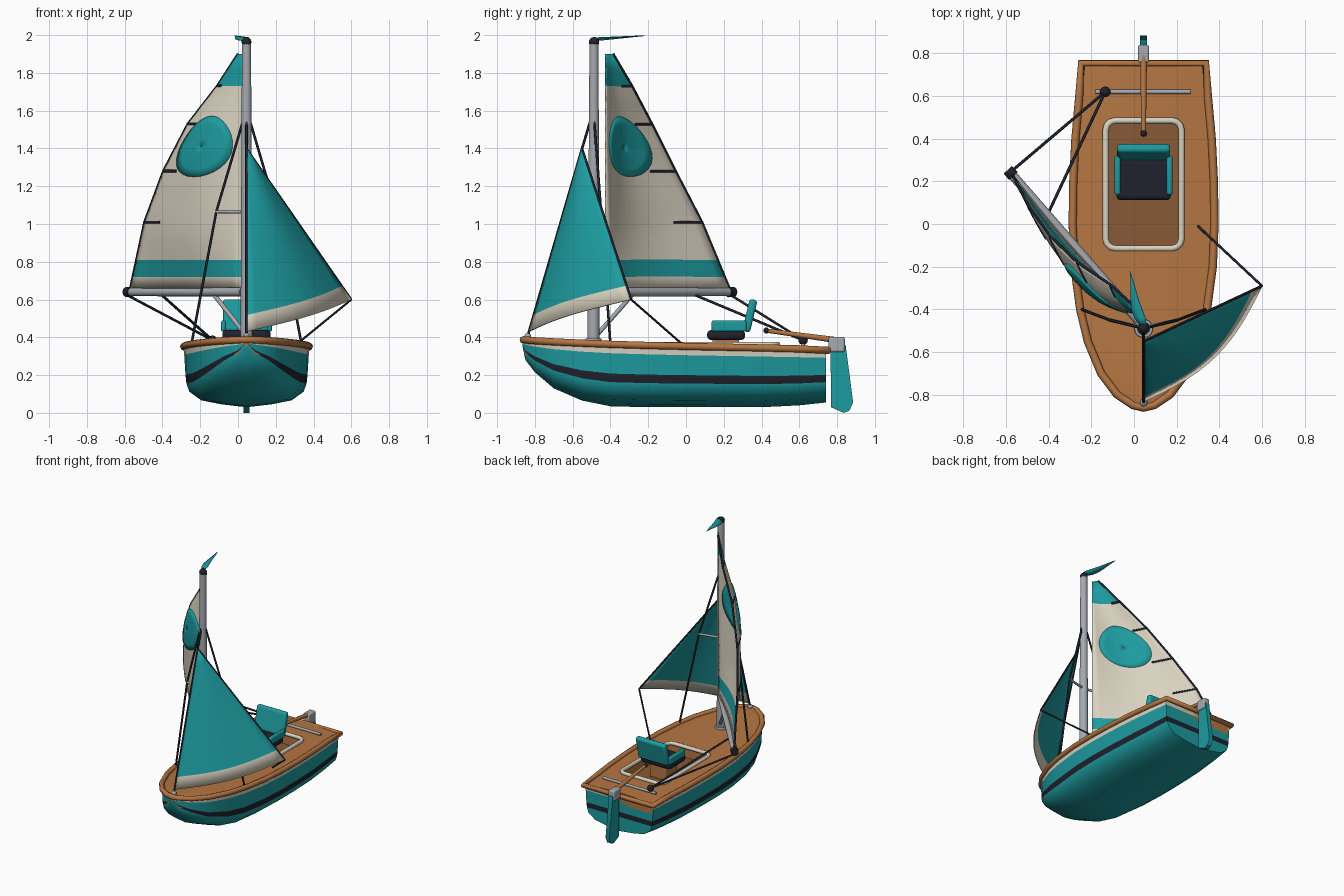
import bpy, bmesh
from math import sin, cos, pi
from mathutils import Vector, Matrix

if "Cube" in bpy.data.objects:
    bpy.data.objects.remove(bpy.data.objects["Cube"])

X = 0.045  # boat centreline


def material(name, *rgb):
    m = bpy.data.materials.new(name)
    m.diffuse_color = (*rgb, 1)
    m.use_nodes = True
    m.node_tree.nodes["Principled BSDF"].inputs["Base Color"].default_value = m.diffuse_color
    return m


TEAL = material("teal", 0.012, 0.33, 0.35)
CREAM = material("cream", 0.70, 0.65, 0.53)
DARK = material("dark", 0.014, 0.016, 0.026)
WOOD = material("wood", 0.46, 0.18, 0.055)
FLOOR = material("floor_wood", 0.25, 0.10, 0.035)
METAL = material("metal", 0.38, 0.40, 0.43)


def finish(name, bm, mats, fix=True):
    if fix:
        bmesh.ops.recalc_face_normals(bm, faces=bm.faces)
    me = bpy.data.meshes.new(name)
    bm.to_mesh(me)
    bm.free()
    for m in mats:
        me.materials.append(m)
    ob = bpy.data.objects.new(name, me)
    bpy.context.collection.objects.link(ob)
    return ob


def loft(name, rings, mats, pick=lambda r, i: 0, closed=False, caps=False, bands=False, thick=0):
    bm = bmesh.new()
    vs = [[bm.verts.new(p) for p in ring] for ring in rings]
    n = len(rings[0])
    for r in range(len(vs) - 1):
        for i in range(n if closed else n - 1):
            j = (i + 1) % n
            bm.faces.new((vs[r][i], vs[r][j], vs[r + 1][j], vs[r + 1][i])).material_index = pick(r, i)
    if caps:
        bm.faces.new(vs[0])
        bm.faces.new(vs[-1])
    if bands:  # striped transom
        e = vs[-1]
        for i in range(n // 2):
            q = [e[i], e[i + 1], e[n - 2 - i], e[n - 1 - i]]
            bm.faces.new(list(dict.fromkeys(q))).material_index = pick(0, i)
    ob = finish(name, bm, mats)
    if thick:
        s = ob.modifiers.new("thickness", 'SOLIDIFY')
        s.thickness, s.offset = thick, 0
    return ob


def tube(name, pts, r, mat, cyclic=False):
    cu = bpy.data.curves.new(name, 'CURVE')
    cu.dimensions = '3D'
    cu.bevel_depth, cu.bevel_resolution, cu.use_fill_caps = r, 2, True
    sp = cu.splines.new('POLY')
    sp.points.add(len(pts) - 1)
    for p, c in zip(sp.points, pts):
        p.co = (*c, 1)
    sp.use_cyclic_u = cyclic
    cu.materials.append(mat)
    ob = bpy.data.objects.new(name, cu)
    bpy.context.collection.objects.link(ob)
    return ob


def rod(name, a, b, r1, r2, mat):
    a, b = Vector(a), Vector(b)
    d = b - a
    bm = bmesh.new()
    mx = Matrix.Translation((a + b) / 2) @ d.to_track_quat('Z', 'Y').to_matrix().to_4x4()
    bmesh.ops.create_cone(bm, cap_ends=True, segments=20, radius1=r1, radius2=r2, depth=d.length, matrix=mx)
    return finish(name, bm, [mat])


def ball(name, c, r, mat):
    bm = bmesh.new()
    bmesh.ops.create_uvsphere(bm, u_segments=14, v_segments=8, radius=r, matrix=Matrix.Translation(c))
    return finish(name, bm, [mat])


def box(name, c, size, mat, bevel=0.01, rx=0):
    bm = bmesh.new()
    mx = Matrix.Translation(c) @ Matrix.Rotation(rx, 4, 'X') @ Matrix.Diagonal((*size, 1))
    bmesh.ops.create_cube(bm, size=1, matrix=mx)
    ob = finish(name, bm, [mat])
    b = ob.modifiers.new("rounding", 'BEVEL')
    b.width, b.segments = bevel, 3
    return ob


def lerp(table, t):
    for a, b in zip(table, table[1:]):
        if t <= b[0]:
            f = (t - a[0]) / (b[0] - a[0])
            return [p + (q - p) * f for p, q in zip(a[1:], b[1:])]
    return list(table[-1][1:])


# Hull stations: y, half width, keel height, sheer height
ST = [(-.865, .012, .35, .37), (-.85, .05, .28, .37), (-.80, .125, .215, .366), (-.70, .2, .13, .36),
      (-.55, .262, .065, .353), (-.4, .298, .035, .347), (-.2, .325, .03, .341), (0, .333, .03, .336),
      (.2, .33, .03, .332), (.4, .32, .03, .328), (.6, .302, .04, .323), (.74, .288, .055, .318)]
SEC = [(1, 1), (.99, .9), (.97, .555), (.955, .41), (.91, .27), (.72, .12), (.4, .05), (0, 0)]
section = SEC + [(-a, b) for a, b in SEC[-2::-1]]
N = len(section)
loft("hull", [[(X + w * a, y, k + (s - k) * b) for a, b in section] for y, w, k, s in ST],
     [TEAL, CREAM, DARK], lambda r, i: {0: 1, 2: 2}.get(min(i, N - 2 - i), 0), bands=True)

# Deck slab with cockpit opening
deck = loft("deck", [[(X + .96 * w * a, y, s + .015 + .015 * (1 - a * a)) for a in (-1, -.5, 0, .5, 1)]
                     + [(X + .96 * w * a, y, max(s - .06, k + .01)) for a in (1, -1)] for y, w, k, s in ST],
            [WOOD], closed=True, caps=True)


def cockpit_outline(z, grow=0.0, r=.045):
    pts = []
    for q, (cx, cy) in enumerate([(1, 1), (-1, 1), (-1, -1), (1, -1)]):
        for k in range(4):
            t = (q + k / 3) * pi / 2
            pts.append((X + cx * (.178 + grow - r) + r * cos(t), .185 + cy * (.3 + grow - r) + r * sin(t), z))
    return pts


cutter = loft("cockpit_cutter", [cockpit_outline(.2), cockpit_outline(.45)], [WOOD], closed=True, caps=True)
cutter.hide_render = True
cutter.hide_set(True)
cut = deck.modifiers.new("cockpit", 'BOOLEAN')
cut.operation, cut.object, cut.solver = 'DIFFERENCE', cutter, 'EXACT'
loft("cockpit_floor", [cockpit_outline(.25, .02), cockpit_outline(.28, .02)], [FLOOR], closed=True, caps=True)
tube("cockpit_coaming", cockpit_outline(.361), .015, CREAM, True)

# Gunwale rail around the whole deck
side = [(w, y, s + .016) for y, w, k, s in ST[1:-1]] + [(.293, .755, .331)]
rail = [(X, -.862, .387)] + [(X + w, y, z) for w, y, z in side] + [(X - w, y, z) for w, y, z in side[::-1]]
tube("gunwale", rail, .019, WOOD, True)

# Mast, boom and fittings
rod("mast", (X, -.49, .35), (X, -.487, 1.96), .032, .024, METAL)
rod("mast_foot", (X, -.49, .35), (X, -.49, .395), .048, .042, METAL)
ball("mast_cap", (X, -.487, 1.963), .027, DARK)
rod("boom", (.025, -.455, .64), (-.575, .235, .64), .024, .022, METAL)
rod("boom_cap", (-.565, .225, .64), (-.592, .254, .64), .028, .026, DARK)
rod("boom_vang", (.035, -.465, .42), (-.13, -.28, .63), .012, .012, METAL)
ball("bow_fitting", (X, -.838, .405), .018, METAL)


# Mainsail: luff to leech, with a forward belly
LEECH = [(.66, -.57, .23), (1.01, -.495, .085), (1.28, -.395, -.055), (1.53, -.265, -.18),
         (1.73, -.11, -.285), (1.9, 0, -.385)]


def main_pt(u, z):
    ex, ey = lerp(LEECH, z)
    b = .075 * sin(pi * u) * min(1, .3 + (z - .66) / .4) * min(1, (1.9 - z) / .5)
    return (.023 + (ex - .023) * u - .67 * b, -.425 + (ey + .425) * u - .74 * b, z)


Z = [.66, .72, .81, .91, 1.01, 1.1, 1.19, 1.28, 1.36, 1.45, 1.53, 1.63, 1.73, 1.82, 1.9]
loft("mainsail", [[main_pt(i / 14, z) for i in range(15)] for z in Z], [CREAM, TEAL],
     lambda r, i: int(r == 1 or r >= 12), thick=.008)
tube("mainsail_leech", [main_pt(1, z) for z in Z], .007, DARK)
for n, (z, u) in enumerate([(1.01, .77), (1.28, .74), (1.53, .74), (1.73, .7)]):
    tube(f"batten_{n}", [main_pt(u + (1 - u) * k / 3, z) for k in range(4)], .0085, DARK)
# Plain round panel following the sail surface
loft("sail_roundel", [[main_pt(.47 + .37 * r * cos(t * pi / 16), 1.41 + .16 * r * sin(t * pi / 16))
                       for t in range(32)] for r in (.02, .25, .5, .75, 1)], [TEAL], closed=True, thick=.022)

# Jib
TACK, HEAD, CLEW = Vector((X, -.832, .43)), Vector((X, -.55, 1.4)), Vector((.6, -.29, .6))


def jib_pt(u, v):
    b = .085 * sin(pi * u) * (1 - v) ** .7
    return TACK.lerp(HEAD, v).lerp(CLEW.lerp(HEAD, v), u) + Vector((.7, -.7, 0)) * b


V = [0, .09, .2, .3, .4, .5, .6, .7, .8, .9, .995]
loft("jib", [[jib_pt(i / 14, v) for i in range(15)] for v in V], [TEAL, CREAM],
     lambda r, i: int(r == 0), thick=.007)
tube("jib_leech", [CLEW, HEAD], .006, DARK)
tube("forestay", [(X, -.84, .40), HEAD, (X, -.505, 1.55)], .007, DARK)
tube("jib_sheet", [CLEW, (.30, -.01, .355)], .006, DARK)

# Shrouds and spreaders, both sides
for s, n in ((1, "right"), (-1, "left")):
    tube(f"shroud_{n}", [(X + .02 * s, -.485, 1.54), (X + .16 * s, -.45, 1.065), (X + .292 * s, -.4, .36)], .007, DARK)
    rod(f"spreader_{n}", (X, -.487, 1.065), (X + .165 * s, -.449, 1.065), .009, .008, METAL)

# Mainsheet and traveller
BLOCK = (-.135, .62, .385)
for n, p in enumerate([(-.58, .243, .62), (-.405, .045, .625)]):
    tube(f"mainsheet_{n}", [p, BLOCK], .007, DARK)
ball("sheet_block", BLOCK, .025, DARK)
rod("traveller", (-.18, .62, .358), (.265, .62, .358), .01, .01, METAL)

# Helm seat
box("seat_pedestal", (X, .21, .335), (.14, .14, .12), WOOD)
box("seat_cushion", (X, .212, .412), (.255, .2, .052), DARK, .02)
box("seat_back", (X, .338, .515), (.25, .042, .175), TEAL, .016, -.23)
for s, n in ((1, "right"), (-1, "left")):
    box(f"seat_arm_{n}", (X + .122 * s, .228, .46), (.028, .185, .06), TEAL, .012)

# Rudder and tiller
blade = [(.765, .36), (.845, .36), (.885, .055), (.865, .012), (.835, 0), (.768, .03)]
loft("rudder_blade", [[(X + x, y, z) for y, z in blade] for x in (-.016, .016)], [TEAL], closed=True, caps=True)
box("rudder_head", (X, .798, .362), (.052, .085, .08), METAL)
rod("tiller", (X, .43, .435), (X, .80, .385), .011, .016, WOOD)
ball("tiller_grip", (X, .425, .436), .016, DARK)

# Pennant
loft("pennant", [[(X - .065 * t + s * .036 * min(1, .4 + 3 * t) * (1 - t) - .02 * sin(pi * t) * (1 - t), -.48 + .262 * t,
                   1.978 + .019 * t + s * .008 * (1 - t)) for s in (-1, 0, 1)]
                 for t in (0, .15, .3, .45, .6, .75, .9, .99)], [TEAL], thick=.004)

# Smooth shading with crisp edges
for ob in bpy.data.objects:
    if ob.type == 'MESH' and ob is not cutter:
        ob.select_set(True)
        bpy.context.view_layer.objects.active = ob
bpy.ops.object.shade_smooth_by_angle(angle=0.7)
